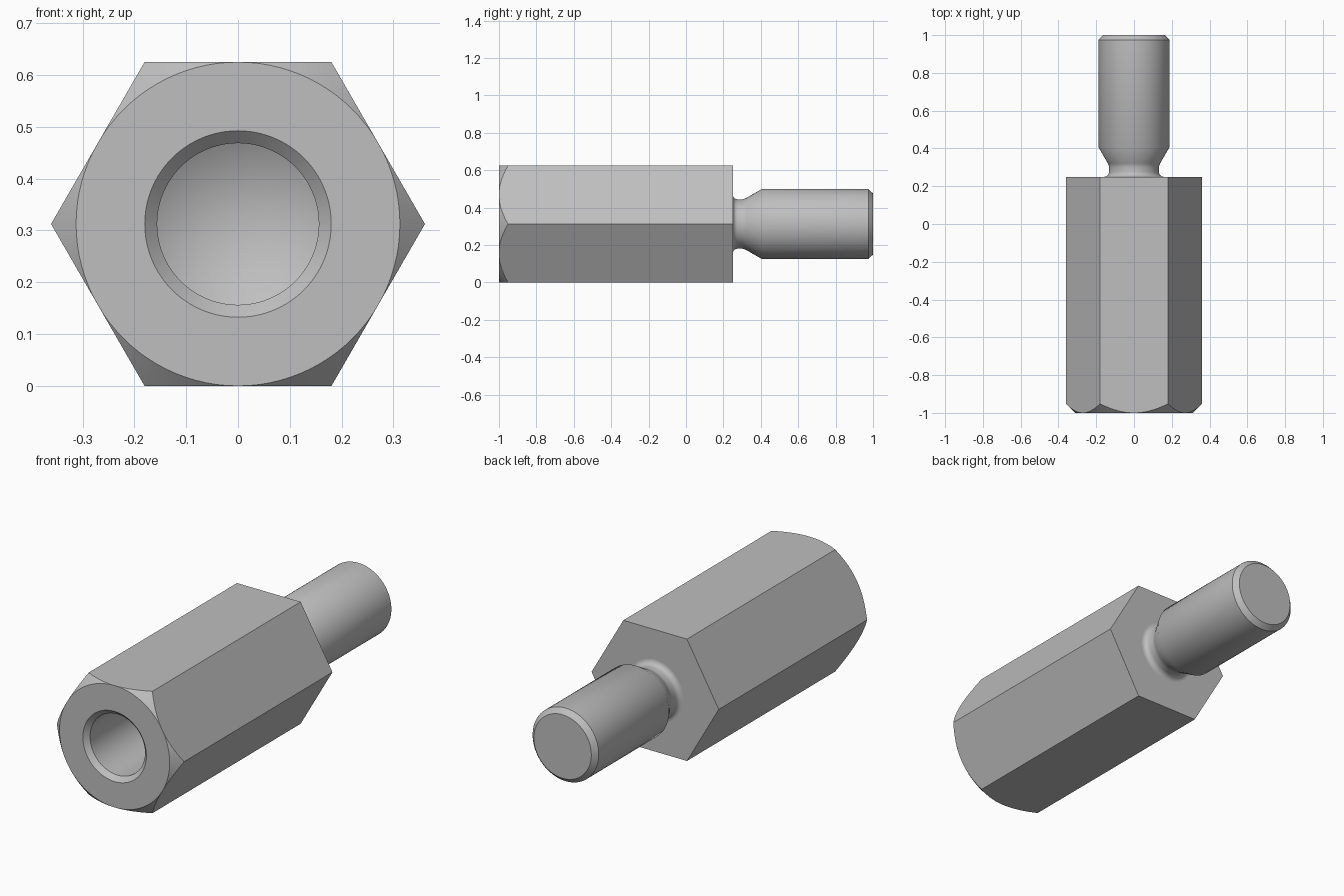
import bpy, bmesh
from math import cos, sin, pi, radians

if "Cube" in bpy.data.objects:
    bpy.data.objects.remove(bpy.data.objects["Cube"], do_unlink=True)

SEGMENTS = 96
APOTHEM = 0.3125          # half the width across the hexagon flats
SHOULDER = 0.25           # y where the hexagon ends and the stud begins

steel = bpy.data.materials.new("grey steel")
steel.use_nodes = True
steel.diffuse_color = (0.52, 0.52, 0.52, 1)
steel.node_tree.nodes["Principled BSDF"].inputs["Base Color"].default_value = steel.diffuse_color


def hex_radius(a):
    """Distance from the axis to the hexagon outline, corners on the x axis."""
    return APOTHEM / cos(a % (pi / 3) - pi / 6)


def hex_chamfer(a):
    """Hexagon outline cut back by a 45 degree cone at the front."""
    return hex_radius(a), -1 + hex_radius(a) - APOTHEM


def hex_back(a):
    return hex_radius(a), SHOULDER


def loft(name, rows):
    """Skin rows along the y axis; a row is (radius, y) or a function of angle."""
    bm = bmesh.new()
    rings = []
    for row in rows:
        ring = []
        for i in range(SEGMENTS):
            a = 2 * pi * i / SEGMENTS
            r, y = row(a) if callable(row) else row
            ring.append(bm.verts.new((r * cos(a), y, APOTHEM + r * sin(a))))
        rings.append(ring)
    for low, high in zip(rings, rings[1:]):
        for i in range(SEGMENTS):
            j = (i + 1) % SEGMENTS
            bm.faces.new((low[i], low[j], high[j], high[i]))
    bmesh.ops.remove_doubles(bm, verts=bm.verts, dist=1e-5)
    bmesh.ops.recalc_face_normals(bm, faces=bm.faces)
    mesh = bpy.data.meshes.new(name)
    bm.to_mesh(mesh)
    bm.free()
    mesh.materials.append(steel)
    obj = bpy.data.objects.new(name, mesh)
    bpy.context.collection.objects.link(obj)
    bpy.ops.object.select_all(action='DESELECT')
    obj.select_set(True)
    bpy.context.view_layer.objects.active = obj
    bpy.ops.object.shade_smooth_by_angle(angle=radians(35))
    # Flat end faces stay flat
    for p in mesh.polygons:
        if abs(p.normal.y) > 0.999:
            p.use_smooth = False
    return obj


# Hexagonal body with a drilled, countersunk blind bore
loft("hex_body", [
    (0, -0.16), (0.156, -0.25), (0.156, -0.976), (0.18, -1),
    (APOTHEM, -1), hex_chamfer, hex_back, (0, SHOULDER),
])

# Stud with a filleted undercut neck, tapered shoulder and chamfered tip
NECK, FILLET = 0.132, 0.026
fillet = [(NECK + FILLET * (1 - sin(t)), SHOULDER + FILLET * (1 - cos(t)))
          for t in (i * pi / 12 for i in range(7))]
loft("stud", [
    (0, 0.22), (NECK + FILLET, 0.22), *fillet,
    (NECK, 0.3), (0.134, 0.311), (0.139, 0.322), (0.1875, 0.406),
    (0.1875, 0.975), (0.163, 1), (0, 1),
])
